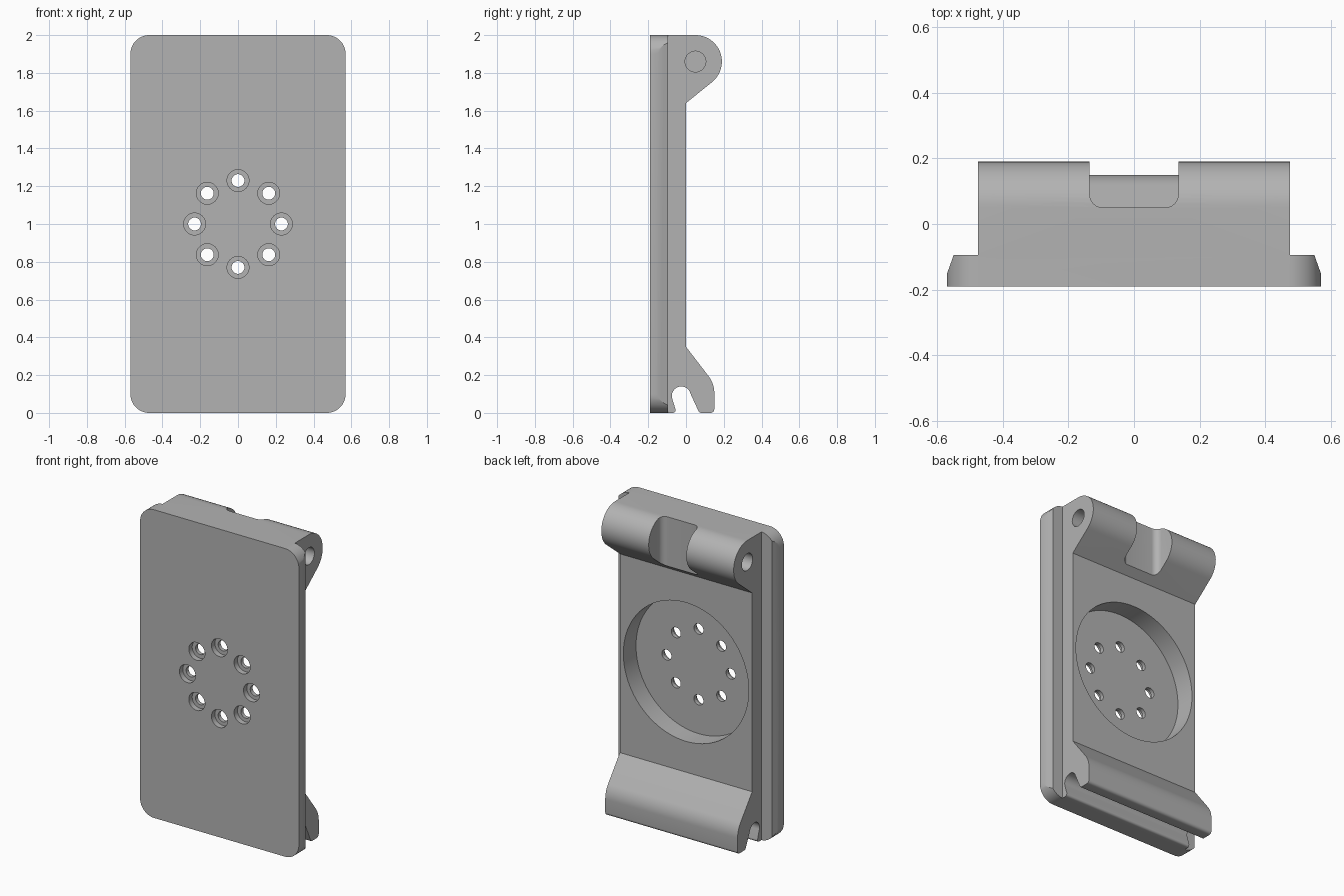
import bpy, bmesh
from math import sin, cos, radians, tau

if "Cube" in bpy.data.objects:
    bpy.data.objects.remove(bpy.data.objects["Cube"], do_unlink=True)

grey = bpy.data.materials.new("plain grey")
grey.use_nodes = True
grey.diffuse_color = (0.45, 0.45, 0.45, 1)
grey.node_tree.nodes["Principled BSDF"].inputs["Base Color"].default_value = grey.diffuse_color


def arc(u, v, r, start, end, steps=12):
    angles = [radians(start + (end - start) * i / steps) for i in range(steps + 1)]
    return [(u + r * cos(a), v + r * sin(a)) for a in angles]


def circle(u, v, r, steps=32):
    return [(u + r * cos(tau * i / steps), v + r * sin(tau * i / steps)) for i in range(steps)]


def prism(name, outline, axis, low, high):
    """Extrude a 2D outline along the x, y or z axis."""
    place = {"x": lambda u, v, t: (t, u, v),
             "y": lambda u, v, t: (u, t, v),
             "z": lambda u, v, t: (u, v, t)}[axis]
    bm = bmesh.new()
    caps = [[bm.verts.new(place(u, v, t)) for u, v in outline] for t in (low, high)]
    for cap in caps:
        bm.faces.new(cap)
    n = len(outline)
    for i in range(n):
        j = (i + 1) % n
        bm.faces.new((caps[0][i], caps[0][j], caps[1][j], caps[1][i]))
    bmesh.ops.recalc_face_normals(bm, faces=bm.faces)
    mesh = bpy.data.meshes.new(name)
    bm.to_mesh(mesh)
    bm.free()
    mesh.materials.append(grey)
    obj = bpy.data.objects.new(name, mesh)
    bpy.context.collection.objects.link(obj)
    return obj


def combine(target, tool, operation):
    """Apply a boolean and discard the tool object."""
    mod = target.modifiers.new(operation, "BOOLEAN")
    mod.operation, mod.object, mod.solver = operation, tool, "EXACT"
    bpy.context.view_layer.objects.active = target
    bpy.ops.object.modifier_apply(modifier=mod.name)
    bpy.data.objects.remove(tool, do_unlink=True)


# Front plate: rounded rectangle with long sides tapering toward the back
W, R = 0.57, 0.1
rounded = (arc(W - R, 2 - R, R, 0, 90) + arc(R - W, 2 - R, R, 90, 180)
           + arc(R - W, R, R, 180, 270) + arc(W - R, R, R, 270, 360))
bracket = prism("mounting_bracket", rounded, "y", -0.19, -0.095)
taper = [(-W - 0.01, -0.3), (W + 0.01, -0.3), (W + 0.01, -0.152), (W, -0.152), (0.548, -0.09),
         (-0.548, -0.09), (-W, -0.152), (-W - 0.01, -0.152)]
combine(bracket, prism("taper_form", taper, "z", -0.1, 2.1), "INTERSECT")

# Back body: hinge barrel above, hooked foot below
side = [(-0.12, 0), (-0.12, 2)]
side += arc(0.05, 1.86, 0.14, 90, -52, 24)
side += [(0, 1.64), (0, 0.35)]
side += arc(0, 0.104, 0.15, 38, 0)
side += arc(0.13, 0.02, 0.02, 0, -90, 6)
side += arc(0.08, 0.015, 0.015, 270, 200, 6)
side += arc(-0.025, 0.09, 0.05, 15, 195, 16)
side += arc(-0.07, 0.015, 0.015, 15, -90, 6)
combine(bracket, prism("back_body", side, "x", -0.475, 0.475), "UNION")

# Blind pin holes in both ends of the hinge barrel
for s in (-1, 1):
    ends = sorted((s * 0.28, s * 0.6))
    combine(bracket, prism("pin_hole", circle(0.05, 1.86, 0.055), "x", *ends), "DIFFERENCE")

# Centre notch in the barrel with rounded inner corners
notch = ([(0.135, 0.4), (-0.135, 0.4)] + arc(-0.095, 0.09, 0.04, 180, 270, 8)
         + arc(0.095, 0.09, 0.04, 270, 360, 8))
combine(bracket, prism("notch", notch, "z", 1.5, 2.1), "DIFFERENCE")

# Round recess in the back
combine(bracket, prism("recess", circle(0, 1, 0.45, 96), "y", -0.13, 0.1), "DIFFERENCE")

# Ring of counterbored screw holes
for i in range(8):
    x, z = 0.23 * cos(tau * i / 8), 1 + 0.23 * sin(tau * i / 8)
    combine(bracket, prism("screw_hole", circle(x, z, 0.034), "y", -0.3, 0), "DIFFERENCE")
    combine(bracket, prism("counterbore", circle(x, z, 0.058), "y", -0.3, -0.155), "DIFFERENCE")

bpy.ops.object.select_all(action="DESELECT")
bracket.select_set(True)
bpy.context.view_layer.objects.active = bracket
bpy.ops.object.shade_smooth_by_angle(angle=radians(25))
